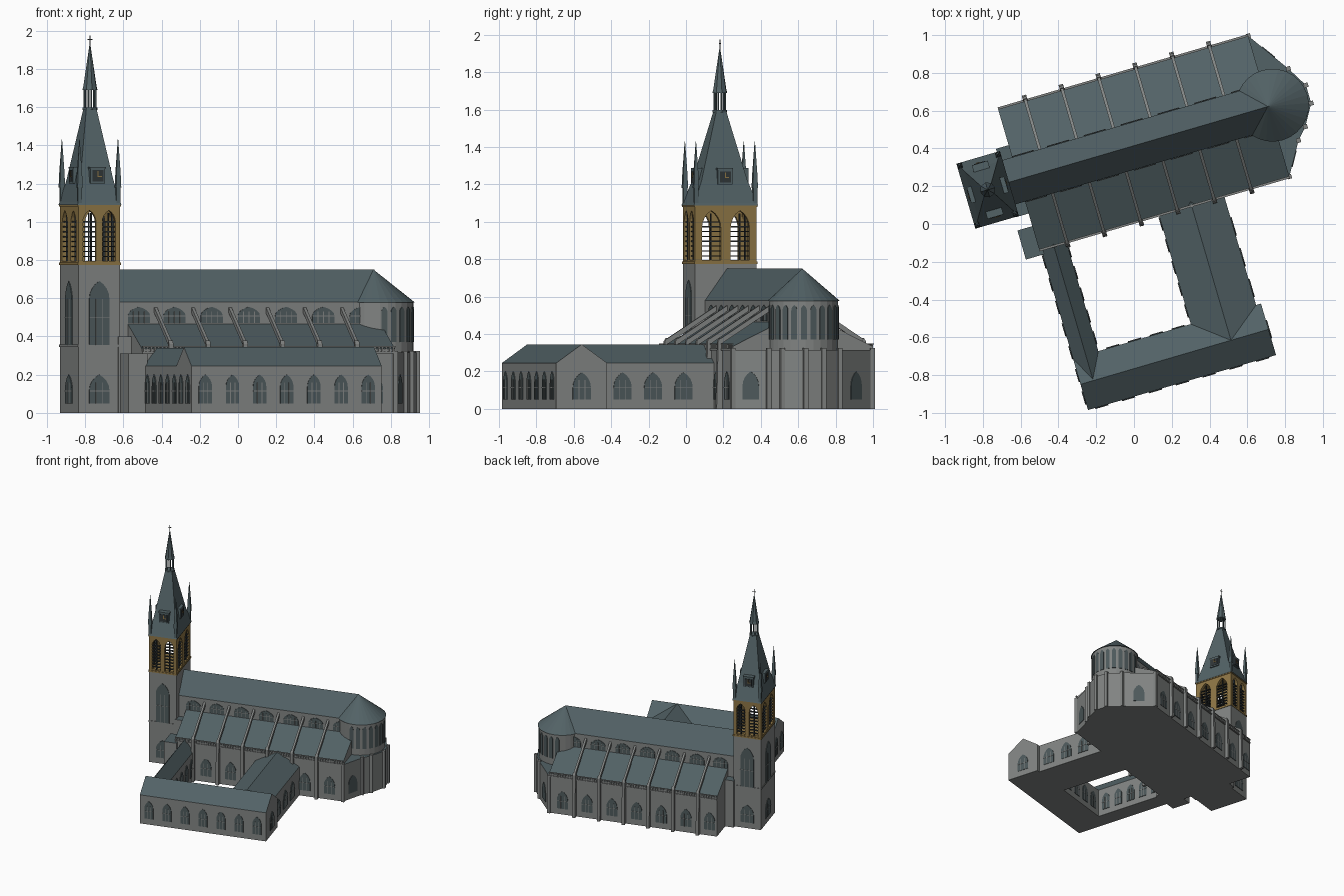
import bpy, bmesh, math
from mathutils import Matrix, Vector

if "Cube" in bpy.data.objects:
    bpy.data.objects.remove(bpy.data.objects["Cube"])

TURN = Matrix.Rotation(math.radians(16.3), 4, 'Z')   # the church axis is turned on the site
MID = 0.398                                          # church centre line
TU, TV = -0.693, 0.391                               # tower centre
FLAT = Matrix.Identity(4)


def material(name, r, g, b):
    m = bpy.data.materials.new(name)
    m.use_nodes = True
    m.diffuse_color = (r, g, b, 1)
    bsdf = m.node_tree.nodes["Principled BSDF"]
    bsdf.inputs["Base Color"].default_value = (r, g, b, 1)
    bsdf.inputs["Roughness"].default_value = 0.9
    return m


stone = material("grey stone", 0.22, 0.23, 0.225)
slate = material("slate roof", 0.085, 0.122, 0.132)
glass = material("dark glass", 0.075, 0.1, 0.105)
ochre = material("ochre stone", 0.27, 0.18, 0.06)
iron = material("dark iron", 0.03, 0.037, 0.04)


def finish(name, bm, mat, roof=None):
    bmesh.ops.recalc_face_normals(bm, faces=bm.faces)
    bm.transform(TURN)
    bm.normal_update()
    me = bpy.data.meshes.new(name)
    me.materials.append(mat)
    if roof:                                         # sloping faces become roof
        me.materials.append(roof)
        for f in bm.faces:
            f.material_index = int(f.normal.z > 0.2)
    bm.to_mesh(me)
    bm.free()
    ob = bpy.data.objects.new(name, me)
    bpy.context.collection.objects.link(ob)
    return ob


def frame(u, v, deg, z=0, shift=0):
    """Upright frame: first axis along a wall, second up, third facing out at deg."""
    c, s = math.cos(math.radians(deg)), math.sin(math.radians(deg))
    return Matrix(((-s, 0, c, u - s * shift), (c, 0, s, v + c * shift), (0, 1, 0, z), (0, 0, 0, 1)))


def extrude(name, shapes, frames, depth, mat, roof=None, start=0):
    bm = bmesh.new()
    for m in frames:
        for pts in shapes:
            lo = [bm.verts.new(m @ Vector((a, b, start))) for a, b in pts]
            hi = [bm.verts.new(m @ Vector((a, b, start + depth))) for a, b in pts]
            bm.faces.new(lo[::-1])
            bm.faces.new(hi)
            for i in range(len(pts)):
                j = (i + 1) % len(pts)
                bm.faces.new((lo[i], lo[j], hi[j], hi[i]))
    return finish(name, bm, mat, roof)


def loft(name, centres, rings, sides, mat):
    """Stacked rings (z, half width, half depth); square when sides is 4."""
    k, ph = (math.sqrt(2), math.pi / 4) if sides == 4 else (1, 0)
    bm = bmesh.new()
    for u, v in centres:
        loops = []
        for z, ru, rv in rings:
            angs = [ph + math.tau * i / sides for i in range(sides)]
            loops.append([bm.verts.new((u + k * ru * math.cos(t), v + k * rv * math.sin(t), z)) for t in angs])
        bm.faces.new(loops[0][::-1])
        bm.faces.new(loops[-1])
        for lo, hi in zip(loops, loops[1:]):
            for i in range(sides):
                j = (i + 1) % sides
                bm.faces.new((lo[i], lo[j], hi[j], hi[i]))
    return finish(name, bm, mat)


def rect(a0, a1, b0, b1):
    return [(a0, b0), (a1, b0), (a1, b1), (a0, b1)]


def house(half, eave, ridge):
    return [(-half, 0), (half, 0), (half, eave), (0, ridge), (-half, eave)]


def arch(w, h):
    rise = min(0.87 * w, 0.55 * h)
    arc = []
    for i in range(5):
        t = math.radians(15 * i)
        arc.append((w * math.cos(t) - w / 2, h - rise + rise * math.sin(t) / math.sin(math.pi / 3)))
    return [(-w / 2, 0), (w / 2, 0)] + arc + [(-a, b) for a, b in arc[-2::-1]]


def windows(name, frames, w, h, bars=2):
    extrude(name, [arch(w, h)], frames, 0.008, glass, start=-0.004)
    if bars:
        xs = [w * ((i + 1) / (bars + 1) - 0.5) for i in range(bars)]
        mull = [rect(x - 0.002, x + 0.002, 0, h * 0.72) for x in xs]
        mull.append(rect(-w / 2, w / 2, h * 0.42, h * 0.42 + 0.004))
        extrude(name + "_bars", mull, frames, 0.006, stone)


# Nave, aisles and apse
extrude("nave", [house(0.122, 0.58, 0.75)], [frame(-0.6, MID, 0)], 1.46, stone, slate)
aisle = [(-0.388, 0), (0.388, 0), (0.388, 0.335), (0.122, 0.465), (-0.122, 0.465), (-0.388, 0.335)]
extrude("aisles", [aisle], [frame(-0.52, MID, 0)], 1.38, stone, slate)
ambulatory = [(0.8, 0.786), (0.86, 0.786), (1.015, 0.56), (1.08, 0.45), (1.08, 0.35),
              (1.015, 0.24), (0.96, 0.18), (0.86, 0.01), (0.8, 0.01)]
extrude("ambulatory", [ambulatory], [FLAT], 0.315, stone, slate)
loft("apse", [(0.88, MID)], [(0, 0.185, 0.185), (0.58, 0.185, 0.185)], 28, stone)
bm = bmesh.new()
rim = [bm.verts.new((0.88 + 0.193 * math.cos(math.tau * i / 28), MID + 0.193 * math.sin(math.tau * i / 28), 0.578))
       for i in range(28)]
tip = bm.verts.new((0.855, MID, 0.75))
bm.faces.new(rim)
for i in range(28):
    bm.faces.new((rim[i], rim[(i + 1) % 28], tip))
finish("apse_roof", bm, slate)
extrude("west_block", [rect(-0.59, -0.5, 0.21, 0.587)], [FLAT], 0.4, stone, slate)
extrude("porch", [rect(-0.602, -0.5, -0.02, 0.14)], [FLAT], 0.31, stone, slate)

# Flying buttresses and their piers
bays = [-0.368 + 0.203 * i for i in range(6)]
sides = [frame(u, MID, d) for u in bays for d in (0, 180)]
extrude("flying_buttresses", [[(0.11, 0.53), (0.405, 0.34), (0.405, 0.37), (0.11, 0.56)]], sides, 0.016, stone, start=-0.008)
extrude("buttress_piers", [[(0.38, 0), (0.42, 0), (0.412, 0.33), (0.412, 0.36), (0.4, 0.38), (0.388, 0.36)]],
        sides, 0.024, stone, start=-0.012)
extrude("ambulatory_piers", [rect(u - 0.012, u + 0.012, v - 0.012, v + 0.012) for u, v in ambulatory[1:8]],
        [FLAT], 0.325, stone)

# Balustrade along both aisle eaves
rails = [frame(0.17, MID + s * 0.388, s * 90) for s in (1, -1)]
extrude("balustrade_rails", [rect(-0.69, 0.69, 0.312, 0.322), rect(-0.69, 0.69, 0.343, 0.35)], rails, 0.012, stone, start=-0.003)
posts = [-0.68 + 0.02 * i for i in range(69)]
extrude("balusters", [rect(a - 0.004, a + 0.004, 0.32, 0.345) for a in posts], rails, 0.007, stone)

# Church windows
mids = [-0.46] + [u + 0.1015 for u in bays]
windows("aisle_windows", [frame(u, MID + s * 0.388, s * 90, 0.05) for u in mids for s in (1, -1)], 0.09, 0.15)
windows("clerestory_windows", [frame(u, MID + s * 0.122, s * 90, 0.47) for u in mids for s in (1, -1)], 0.12, 0.085, 3)
windows("apse_windows", [frame(0.88 + 0.184 * math.cos(math.radians(d)), MID + 0.184 * math.sin(math.radians(d)), d, 0.37)
                         for d in range(-96, 97, 16)], 0.032, 0.185, 0)
walls = []
for p, q in ((1, 2), (2, 3), (5, 6), (6, 7)):
    (u0, v0), (u1, v1) = ambulatory[p], ambulatory[q]
    if math.hypot(u1 - u0, v1 - v0) > 0.15:
        walls.append(frame((u0 + u1) / 2, (v0 + v1) / 2, math.degrees(math.atan2(u0 - u1, v1 - v0)), 0.05))
windows("ambulatory_windows", walls, 0.09, 0.15)

# Cloister wings around the courtyard
extrude("south_wing", [house(0.142, 0.245, 0.345)], [frame(-0.51, -0.735, 0)], 1.037, stone, slate)
extrude("west_wing", [house(0.07, 0.245, 0.34)], [frame(-0.44, -0.735, 90)], 0.77, stone, slate)
extrude("east_wing", [house(0.18, 0.245, 0.345)], [frame(0.32, -0.735, 90)], 0.77, stone, slate)
cloister = [frame(-0.435 + 0.148 * i, -0.877, -90, 0.05) for i in range(7)]
cloister += [frame(-0.51, -0.81 + 0.125 * i, 180, 0.05) for i in range(7)]
cloister += [frame(-0.37, -0.52 + 0.12 * i, 0, 0.05) for i in range(5)]
cloister += [frame(0.14, -0.52 + 0.12 * i, 180, 0.05) for i in range(5)]
cloister += [frame(-0.29 + 0.12 * i, -0.593, 90, 0.05) for i in range(4)]
windows("cloister_windows", cloister, 0.072, 0.15)
windows("cloister_east_windows", [frame(0.527, -0.735, 0, 0.05)]
        + [frame(0.5, -0.5 + 0.17 * i, 0, 0.05) for i in range(3)], 0.1, 0.145)

# Tower shaft
loft("tower_shaft", [(TU, TV)], [(0, 0.1135, 0.1725), (0.78, 0.1135, 0.1725)], 4, stone)
for z in (0.345, 0.775, 1.08):
    loft("tower_string_course", [(TU, TV)], [(z, 0.117, 0.176), (z + 0.012, 0.117, 0.176)], 4, ochre if z > 0.7 else stone)


def tower_frames(z, su=0.0, sv=0.0, du=0.1135, dv=0.1725):
    ns = [frame(TU, TV + s * dv, s * 90, z, k * su) for s in (1, -1) for k in ((-1, 1) if su else (0,))]
    ew = [frame(TU + s * du, TV, 90 - s * 90, z, k * sv) for s in (1, -1) for k in ((-1, 1) if sv else (0,))]
    return ns, ew


for label, z, h in (("lower", 0.05, 0.15), ("upper", 0.355, 0.335)):
    ns, ew = tower_frames(z)
    windows("tower_" + label + "_side_windows", ns, 0.11, h)
    windows("tower_" + label + "_end_windows", ew, 0.13, h)

# Belfry with open arches and louvres
belfry = loft("belfry", [(TU, TV)], [(0.78, 0.1135, 0.1725), (1.09, 0.1135, 0.1725)], 4, ochre)
ns, ew = tower_frames(0.795, 0.053, 0.08)
cutters = [loft("belfry_void", [(TU, TV)], [(0.79, 0.09, 0.149), (1.08, 0.09, 0.149)], 4, ochre),
           extrude("side_arches", [arch(0.072, 0.265)], ns, 0.08, ochre, start=-0.05),
           extrude("end_arches", [arch(0.105, 0.265)], ew, 0.08, ochre, start=-0.05)]
bpy.context.view_layer.objects.active = belfry
for c in cutters:
    c.hide_render = True
    mod = belfry.modifiers.new("cut", 'BOOLEAN')
    mod.operation, mod.solver, mod.object = 'DIFFERENCE', 'EXACT', c
    bpy.ops.object.modifier_apply(modifier=mod.name)
    bpy.data.objects.remove(c)
for label, fr, w in (("side_louvres", ns, 0.072), ("end_louvres", ew, 0.105)):
    slats = [rect(-w / 2, w / 2, 0.02 + 0.026 * i, 0.026 + 0.026 * i) for i in range(8)]
    extrude(label, slats + [rect(-0.003, 0.003, 0, 0.25)], fr, 0.014, iron, start=-0.02)

# Tower roof, dormers and corner pinnacles
loft("tower_roof", [(TU, TV)], [(1.088, 0.12, 0.179), (1.1, 0.116, 0.174), (1.22, 0.09, 0.128), (1.59, 0.028, 0.028)], 4, slate)
ns, ew = tower_frames(1.2, du=0.103, dv=0.148)
extrude("dormers", [rect(-0.04, 0.04, 0, 0.08), rect(-0.044, 0.044, 0.078, 0.088)], ns + ew, 0.075, slate, start=-0.075)
extrude("dormer_faces", [rect(-0.03, 0.03, 0.01, 0.07)], ns + ew, 0.003, iron)
extrude("clock_hands", [rect(-0.003, 0.003, 0.035, 0.065), rect(0, 0.02, 0.035, 0.041)], ns + ew, 0.006, ochre)
corners = [(TU + a * 0.105, TV + b * 0.164) for a in (1, -1) for b in (1, -1)]
loft("pinnacles", corners, [(1.09, 0.011, 0.011), (1.18, 0.011, 0.011), (1.18, 0.014, 0.014),
                            (1.26, 0.011, 0.011), (1.43, 0.001, 0.001)], 4, slate)

# Lantern, spire and cross
loft("lantern_floor", [(TU, TV)], [(1.585, 0.04, 0.04), (1.597, 0.04, 0.04)], 8, slate)
ring = [(TU + 0.03 * math.cos(math.tau * i / 6), TV + 0.03 * math.sin(math.tau * i / 6)) for i in range(6)]
loft("lantern_columns", ring, [(1.59, 0.005, 0.005), (1.7, 0.005, 0.005)], 6, slate)
loft("spire", [(TU, TV)], [(1.69, 0.041, 0.041), (1.71, 0.036, 0.036), (1.93, 0.002, 0.002)], 8, slate)
extrude("cross", [rect(-0.002, 0.002, 1.92, 1.975), rect(-0.013, 0.013, 1.952, 1.956)], [frame(TU, TV, -90)], 0.004, iron, start=-0.002)
